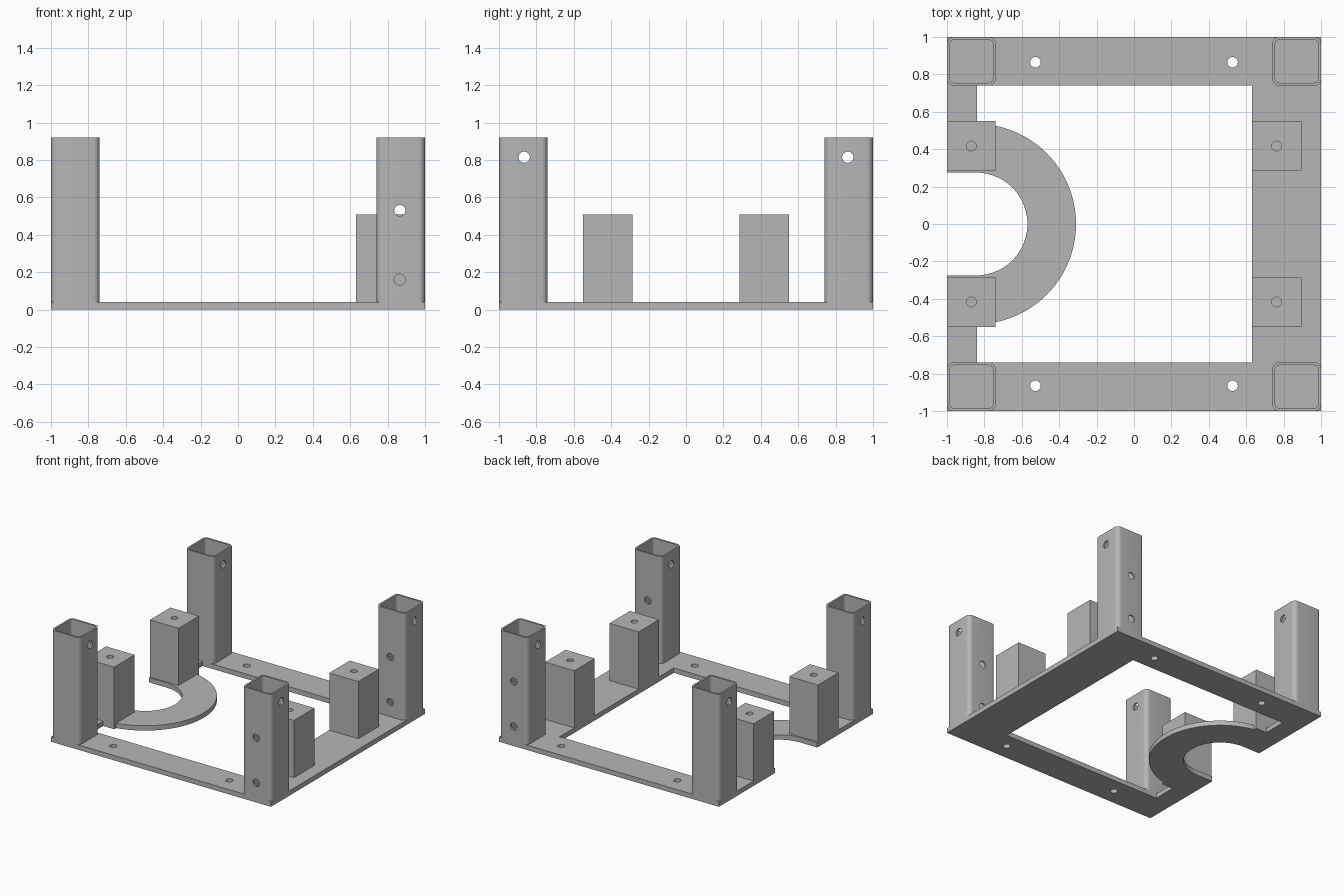
import bpy, bmesh
from math import sin, cos, pi, acos
from mathutils import Matrix

default = bpy.data.objects.get("Cube")
if default:
    bpy.data.objects.remove(default, do_unlink=True)

grey = bpy.data.materials.new("mid grey")
grey.use_nodes = True
grey.diffuse_color = (0.47, 0.47, 0.47, 1)
grey.node_tree.nodes["Principled BSDF"].inputs["Base Color"].default_value = (0.47, 0.47, 0.47, 1)

PLATE, POST_TOP, BLOCK_TOP = 0.04, 0.92, 0.51
POST_POS = 0.87
HOLE = 0.03


def arc(cx, cy, r, start, end, steps):
    """Points along an arc, both ends included."""
    angles = [start + (end - start) * i / steps for i in range(steps + 1)]
    return [(cx + r * cos(a), cy + r * sin(a)) for a in angles]


def circle(cx, cy, r):
    return arc(cx, cy, r, 0, 2 * pi, 32)[:-1]


def rounded_square(cx, cy, half, r):
    points = []
    for i, (sx, sy) in enumerate(((1, 1), (-1, 1), (-1, -1), (1, -1))):
        points += arc(cx + sx * (half - r), cy + sy * (half - r), r, i * pi / 2, (i + 1) * pi / 2, 8)
    return points


def prism(name, loops, z0, z1):
    """Solid from an outline with holes, raised from z0 to z1."""
    curve = bpy.data.curves.new(name, "CURVE")
    curve.dimensions = "2D"
    curve.fill_mode = "BOTH"
    curve.extrude = (z1 - z0) / 2
    for loop in loops:
        spline = curve.splines.new("POLY")
        spline.points.add(len(loop) - 1)
        spline.use_cyclic_u = True
        for point, (x, y) in zip(spline.points, loop):
            point.co = (x, y, 0, 1)
    helper = bpy.data.objects.new(name + "_outline", curve)
    bpy.context.collection.objects.link(helper)
    bpy.context.view_layer.update()
    graph = bpy.context.evaluated_depsgraph_get()
    mesh = bpy.data.meshes.new_from_object(helper.evaluated_get(graph))
    bpy.data.objects.remove(helper, do_unlink=True)
    bm = bmesh.new()
    bm.from_mesh(mesh)
    bmesh.ops.remove_doubles(bm, verts=bm.verts, dist=0.0001)
    bmesh.ops.translate(bm, verts=bm.verts, vec=(0, 0, (z0 + z1) / 2))
    bmesh.ops.recalc_face_normals(bm, faces=bm.faces)
    bm.to_mesh(mesh)
    bm.free()
    mesh.materials.clear()
    mesh.materials.append(grey)
    obj = bpy.data.objects.new(name, mesh)
    bpy.context.collection.objects.link(obj)
    return obj


def drill(obj, centre, axis, length, r):
    """Cut a round hole through obj along an axis."""
    bm = bmesh.new()
    turn = {"X": Matrix.Rotation(pi / 2, 4, "Y"), "Y": Matrix.Rotation(pi / 2, 4, "X"), "Z": Matrix()}[axis]
    bmesh.ops.create_cone(bm, cap_ends=True, segments=24, radius1=r, radius2=r, depth=length,
                          matrix=Matrix.Translation(centre) @ turn)
    mesh = bpy.data.meshes.new("drill")
    bm.to_mesh(mesh)
    bm.free()
    mesh.materials.append(grey)
    cutter = bpy.data.objects.new("drill", mesh)
    cutter.hide_render = True
    bpy.context.collection.objects.link(cutter)
    cut = obj.modifiers.new("hole", "BOOLEAN")
    cut.operation = "DIFFERENCE"
    cut.solver = "EXACT"
    cut.object = cutter
    bpy.context.view_layer.update()
    graph = bpy.context.evaluated_depsgraph_get()
    result = bpy.data.meshes.new_from_object(obj.evaluated_get(graph))
    obj.modifiers.clear()
    obj.data = result
    bpy.data.objects.remove(cutter, do_unlink=True)


parts = []

# Base plate: square frame with a half ring bridging its open side
ring_x, ring_in, ring_out = -0.845, 0.275, 0.535
outer = [(-1, -1), (1, -1), (1, 1), (-1, 1), (-1, ring_in)]
outer += arc(ring_x, 0, ring_in, pi / 2, -pi / 2, 48) + [(-1, -ring_in)]
sweep = acos((-0.74 - ring_x) / ring_out)
window = [(-0.84, 0.74), (0.63, 0.74), (0.63, -0.74), (-0.84, -0.74), (-0.84, -0.55), (-0.74, -0.55)]
window += arc(ring_x, 0, ring_out, -sweep, sweep, 64) + [(-0.74, 0.55), (-0.84, 0.55)]
bolt_holes = [circle(sx * 0.527, sy * 0.865, 0.028) for sx in (-1, 1) for sy in (-1, 1)]
parts.append(prism("base_plate", [outer, window] + bolt_holes, 0, PLATE))

# Hollow corner posts with cross holes
for sx, side in ((-1, "right"), (1, "left")):
    for sy, end in ((-1, "front"), (1, "back")):
        x, y = sx * POST_POS, sy * POST_POS
        post = prism(f"{end}_{side}_post",
                     [rounded_square(x, y, 0.13, 0.035), rounded_square(x, y, 0.115, 0.022)], PLATE, POST_TOP)
        drill(post, (x, sy * 0.865, 0.815), "X", 0.4, HOLE)
        if sx > 0:
            for z in (0.16, 0.53):
                drill(post, (0.865, y, z), "Y", 0.4, HOLE)
        parts.append(post)

# Mounting blocks with a screw hole in the top
for x0, x1, hole_x, side in ((-1, -0.74, -0.87, "right"), (0.63, 0.895, 0.762, "left")):
    for sy, end in ((-1, "front"), (1, "back")):
        y0, y1 = sy * 0.285, sy * 0.55
        block = prism(f"{end}_{side}_block", [[(x0, y0), (x1, y0), (x1, y1), (x0, y1)]], PLATE, BLOCK_TOP)
        drill(block, (hole_x, sy * 0.417, BLOCK_TOP), "Z", 0.5, 0.026)
        parts.append(block)

# Smooth the rounded surfaces, keep the edges crisp
bpy.ops.object.select_all(action="DESELECT")
for part in parts:
    part.select_set(True)
bpy.context.view_layer.objects.active = parts[0]
bpy.ops.object.shade_smooth_by_angle()
